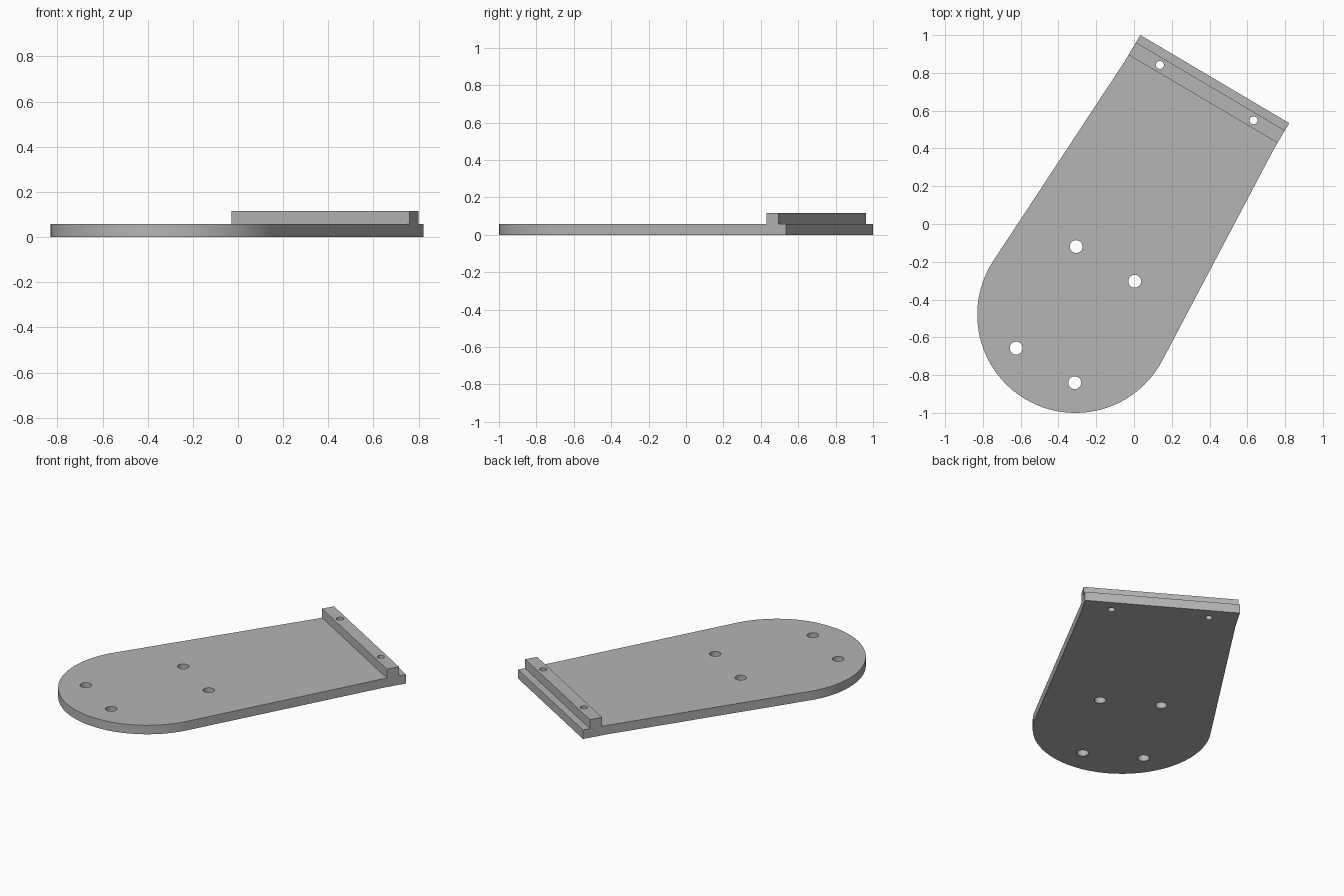
import bpy
import bmesh
from math import radians, cos, sin, atan2, acos, hypot, pi
from mathutils import Matrix

cube = bpy.data.objects.get("Cube")
if cube:
    bpy.data.objects.remove(cube, do_unlink=True)

# Main dimensions, measured along the plate from the centre of its round end
RADIUS = 0.52
HALF_WIDTH = 0.458
END = 1.449
KINK = END - 0.16
RAIL_FRONT, RAIL_BACK = END - 0.122, END - 0.045
PLATE_TOP, RAIL_TOP = 0.058, 0.116
PLACE = Matrix.Translation((-0.31, -0.48, 0)) @ Matrix.Rotation(radians(-30.6), 4, "Z")

grey = bpy.data.materials.new("plain_grey")
grey.use_nodes = True
colour = (0.46, 0.46, 0.46, 1)
grey.diffuse_color = colour
grey.node_tree.nodes["Principled BSDF"].inputs["Base Color"].default_value = colour


def prism(name, outline, bottom, top):
    """Extrude a flat counter-clockwise outline from bottom to top."""
    bm = bmesh.new()
    face = bm.faces.new([bm.verts.new((x, y, bottom)) for x, y in outline])
    grown = bmesh.ops.extrude_face_region(bm, geom=[face], use_keep_orig=True)
    verts = [v for v in grown["geom"] if isinstance(v, bmesh.types.BMVert)]
    bmesh.ops.translate(bm, verts=verts, vec=(0, 0, top - bottom))
    bmesh.ops.recalc_face_normals(bm, faces=bm.faces)
    bm.transform(PLACE)
    mesh = bpy.data.meshes.new(name)
    bm.to_mesh(mesh)
    bm.free()
    obj = bpy.data.objects.new(name, mesh)
    bpy.context.collection.objects.link(obj)
    mesh.materials.append(grey)
    return obj


def circle(x, y, r, count):
    return [(x + r * cos(2 * pi * i / count), y + r * sin(2 * pi * i / count))
            for i in range(count)]


# Base plate: round end, tangent tapering sides, short parallel square end
tangent = atan2(KINK, HALF_WIDTH) - acos(RADIUS / hypot(HALF_WIDTH, KINK))
sweep = pi + 2 * tangent
STEPS = 64
outline = [(RADIUS * cos(pi - tangent + sweep * i / STEPS),
            RADIUS * sin(pi - tangent + sweep * i / STEPS)) for i in range(STEPS + 1)]
outline += [(HALF_WIDTH, KINK), (HALF_WIDTH, END), (-HALF_WIDTH, END), (-HALF_WIDTH, KINK)]
plate = prism("base_plate", outline, 0, PLATE_TOP)

# Raised rail across the square end
rail = prism("end_rail", [(-HALF_WIDTH, RAIL_FRONT), (HALF_WIDTH, RAIL_FRONT),
                          (HALF_WIDTH, RAIL_BACK), (-HALF_WIDTH, RAIL_BACK)],
             PLATE_TOP, RAIL_TOP)

# Hole cutters: four mounting holes, two rail screw holes
mounting, screws = [], []
for side in (-1, 1):
    for row in (-1, 1):
        mounting.append(prism("mounting_hole_cutter",
                              circle(side * 0.18, row * 0.312, 0.034, 32), -0.1, 0.3))
    screws.append(prism("screw_hole_cutter",
                        circle(side * 0.288, (RAIL_FRONT + RAIL_BACK) / 2, 0.021, 24),
                        -0.1, 0.3))


def drill(obj, cutters):
    bpy.ops.object.select_all(action="DESELECT")
    obj.select_set(True)
    bpy.context.view_layer.objects.active = obj
    for cutter in cutters:
        mod = obj.modifiers.new("hole", "BOOLEAN")
        mod.operation = "DIFFERENCE"
        mod.solver = "EXACT"
        mod.object = cutter
        bpy.ops.object.modifier_apply(modifier=mod.name)
    bpy.ops.object.shade_smooth_by_angle(angle=radians(30))


drill(plate, mounting + screws)
drill(rail, screws)

for cutter in mounting + screws:
    bpy.data.objects.remove(cutter, do_unlink=True)
